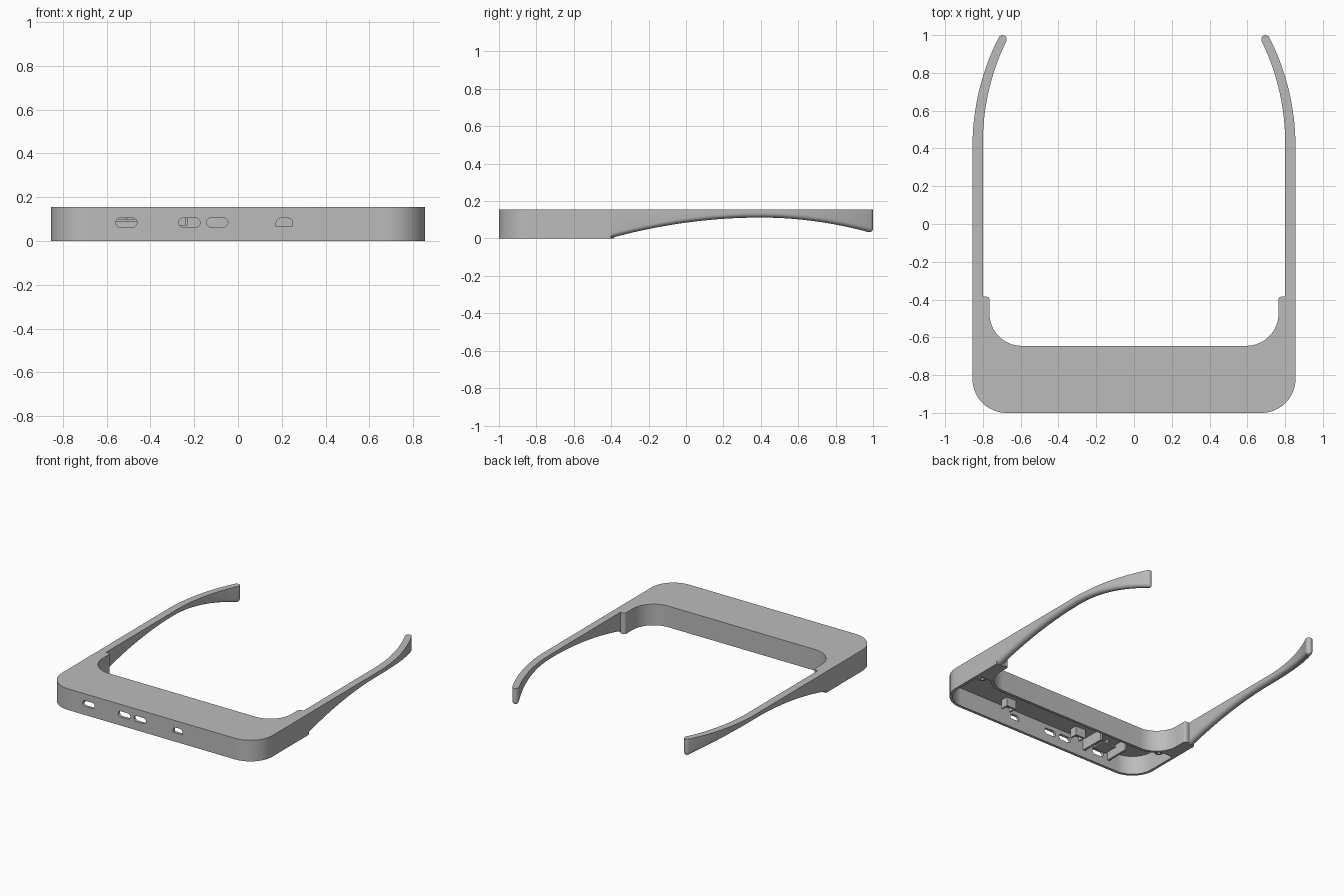
import bpy, bmesh
from math import sin, cos, pi, asin, radians
from mathutils import Vector

if "Cube" in bpy.data.objects:
    bpy.data.objects.remove(bpy.data.objects["Cube"])

TOP = 0.155
grey = bpy.data.materials.new("plain grey")
grey.use_nodes = True
grey.diffuse_color = (0.5, 0.5, 0.5, 1)
grey.node_tree.nodes["Principled BSDF"].inputs["Base Color"].default_value = (0.5, 0.5, 0.5, 1)


def finish(bm, name):
    bmesh.ops.recalc_face_normals(bm, faces=bm.faces)
    mesh = bpy.data.meshes.new(name)
    bm.to_mesh(mesh)
    bm.free()
    ob = bpy.data.objects.new(name, mesh)
    bpy.context.collection.objects.link(ob)
    mesh.materials.append(grey)
    return ob


def smooth(ob):
    bpy.ops.object.select_all(action='DESELECT')
    ob.select_set(True)
    bpy.context.view_layer.objects.active = ob
    bpy.ops.object.shade_smooth_by_angle(angle=radians(35))


def prism(name, points, start, depth):
    """Extrude a closed outline of 3D points by the vector depth."""
    bm = bmesh.new()
    face = bm.faces.new([bm.verts.new(Vector(p) + Vector(start)) for p in points])
    new = bmesh.ops.extrude_face_region(bm, geom=[face])["geom"]
    bmesh.ops.translate(bm, vec=depth, verts=[v for v in new if isinstance(v, bmesh.types.BMVert)])
    return finish(bm, name)


def arc(cx, cy, r, a0, a1, n=16):
    return [(cx + r * cos(a0 + (a1 - a0) * i / n), cy + r * sin(a0 + (a1 - a0) * i / n))
            for i in range(n + 1)]


def mirrored_plan(half):
    return [(x, y, 0) for x, y in half] + [(-x, y, 0) for x, y in reversed(half)]


def box(name, x0, x1, y0, y1, z0, z1):
    return prism(name, [(x0, y0, 0), (x1, y0, 0), (x1, y1, 0), (x0, y1, 0)], (0, 0, z0), (0, 0, z1 - z0))


def cut(ob, cutter):
    mod = ob.modifiers.new("cut", 'BOOLEAN')
    mod.operation = 'DIFFERENCE'
    mod.solver = 'EXACT'
    mod.object = cutter
    bpy.context.view_layer.objects.active = ob
    bpy.ops.object.modifier_apply(modifier=mod.name)
    bpy.data.objects.remove(cutter)


# Front housing: U-shaped plan with rounded corners and a small lip at each end
half = arc(0.675, -0.82, 0.18, -pi / 2, 0)
half += [(0.855, -0.4), (0.8, -0.4), (0.8, -0.385)]
half += arc(0.78, -0.4, 0.015, pi / 2, pi, 5)
half += arc(0.595, -0.475, 0.17, 0, -pi / 2)
housing = prism("housing", mirrored_plan(half), (0, 0, 0), (0, 0, TOP))

# Hollow underside
half = arc(0.675, -0.82, 0.16, -pi / 2, 0)
half += [(0.835, -0.6)] + arc(0.595, -0.475, 0.19, asin(-0.125 / 0.19), -pi / 2)
cut(housing, prism("cavity_cutter", mirrored_plan(half), (0, 0, -0.1), (0, 0, 0.235)))

# Port openings through the front wall
r = 0.021
for x in (-0.51, -0.222, -0.095):
    slot = arc(x + 0.028, 0.084, r, -pi / 2, pi / 2, 10) + arc(x - 0.028, 0.084, r, pi / 2, 1.5 * pi, 10)
    cut(housing, prism("port_cutter", [(a, 0, b) for a, b in slot], (0, -1.1, 0), (0, 0.15, 0)))
slot = [(0.174, 0.066), (0.25, 0.066)] + arc(0.228, 0.082, 0.022, 0, pi / 2, 8) + arc(0.196, 0.082, 0.022, pi / 2, pi, 8)
cut(housing, prism("port_cutter", [(a, 0, b) for a, b in slot], (0, -1.1, 0), (0, 0.15, 0)))
smooth(housing)

# Ribs, shelf and clips hanging inside the housing
for i, x in enumerate((-0.39, -0.6)):
    box(f"rib_{i + 1}", x - 0.008, x + 0.008, -0.985, -0.8, 0.055, 0.14)
box("port_shelf", -0.565, -0.455, -0.965, -0.86, 0.09, 0.1)
box("port_shelf_support", -0.515, -0.505, -0.95, -0.87, 0.095, 0.14)
for i, x in enumerate((0.33, -0.27)):
    box(f"clip_{i + 1}_back", x - 0.04, x + 0.04, -0.885, -0.873, 0.07, 0.14)
    for s in (-1, 1):
        box(f"clip_{i + 1}_side", x + s * 0.034 - 0.006, x + s * 0.034 + 0.006, -0.93, -0.88, 0.07, 0.14)

# Hollow screw posts at the rear corners of the cavity
for side, s in (("left", 1), ("right", -1)):
    ring = [(x, y, 0) for x, y in arc(s * 0.765, -0.655, 0.028, 0, 2 * pi, 20)[:-1]]
    post = prism(f"screw_post_{side}", ring, (0, 0, 0.03), (0, 0, 0.11))
    ring = [(x, y, 0) for x, y in arc(s * 0.765, -0.655, 0.012, 0, 2 * pi, 16)[:-1]]
    cut(post, prism("screw_cutter", ring, (0, 0, 0), (0, 0, 0.1)))
    smooth(post)

# Temple arms: lofted section with a rounded lower edge, bending inward at the back
R, BEND, TIP = 1.25, 0.42, asin(0.5575 / 1.25)


def stations():
    """Yield centre x, y, bend angle, half width and lower height along an arm."""
    for i in range(21):
        y = -0.41 + (BEND + 0.41) * i / 20
        yield 0.8275, y, 0, 0.0275, max(0.0, 0.112 - 0.17 * (y - 0.4) ** 2)
    for i in range(1, 21):
        a = TIP * i / 20
        y = BEND + R * sin(a)
        yield 0.8275 - R * (1 - cos(a)), y, a, 0.0275 - 0.005 * i / 20, 0.112 - 0.235 * (y - 0.4) ** 2
    for i in range(1, 8):
        t, w = pi / 2 * i / 8, 0.0225
        d = w * sin(t)
        yield (0.8275 - R * (1 - cos(TIP)) - d * sin(TIP), BEND + R * sin(TIP) + d * cos(TIP),
               TIP, w * cos(t), 0.033 + 0.015 * (1 - cos(t)))


def arm(name, s):
    bm = bmesh.new()
    rings = []
    for x, y, a, w, low in stations():
        # Lower edge is a half ellipse, upper edge is square
        section = [(w, TOP)] + [(w * cos(t), low + 0.024 * (1 - sin(t)))
                                for t in [pi * k / 10 for k in range(11)]] + [(-w, TOP)]
        rings.append([bm.verts.new((s * (x + u * cos(a)), y + u * sin(a), z)) for u, z in section])
    n = len(rings[0])
    for p, q in zip(rings, rings[1:]):
        for k in range(n):
            bm.faces.new((p[k], p[(k + 1) % n], q[(k + 1) % n], q[k]))
    bm.faces.new(rings[0])
    bm.faces.new(rings[-1])
    smooth(finish(bm, name))


arm("left_arm", 1)
arm("right_arm", -1)
